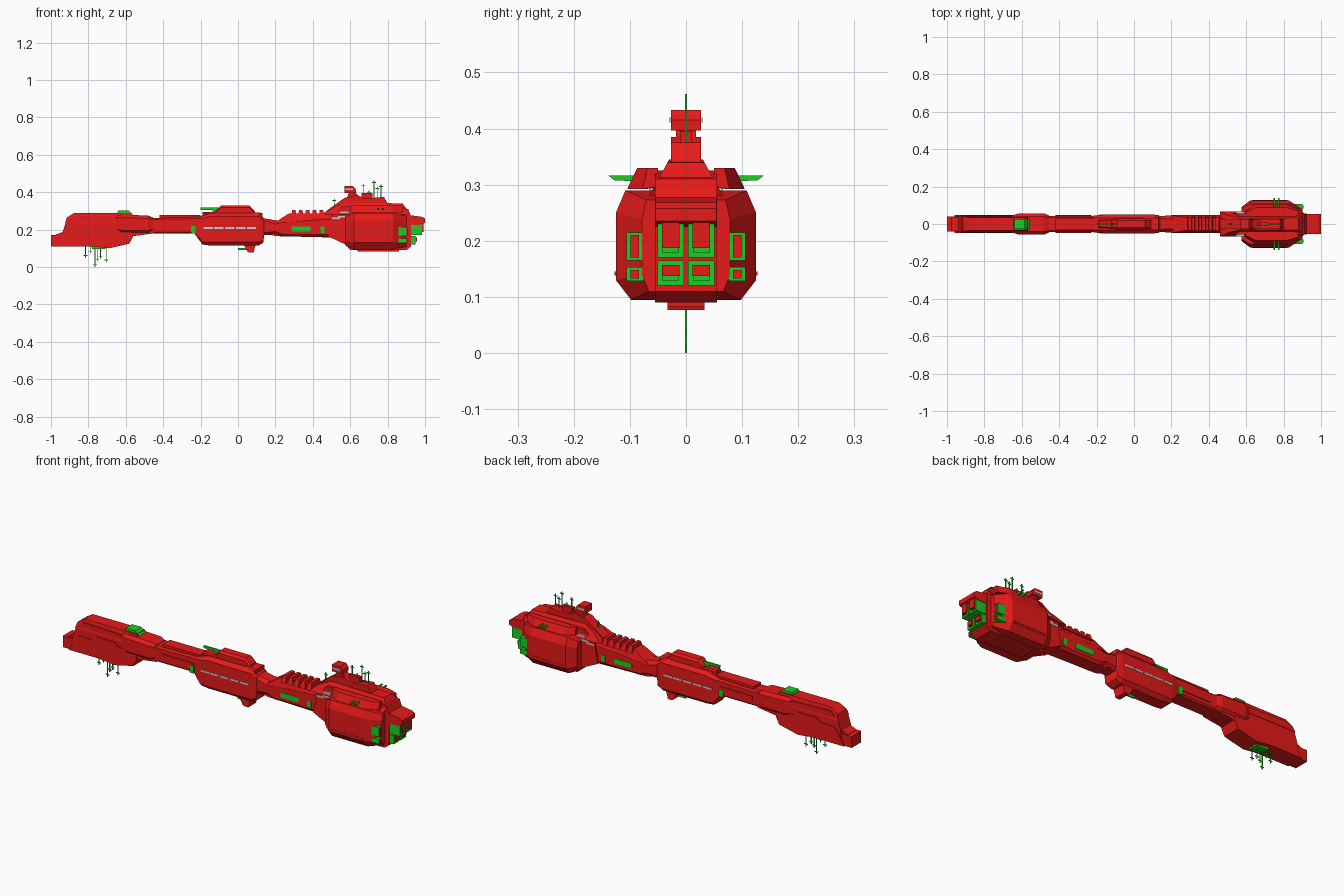
import bpy, bmesh


def material(name, color):
    m = bpy.data.materials.new(name)
    m.diffuse_color = color
    return m


RED = material("red_hull", (0.80, 0.01, 0.01, 1))
GREEN = material("green_trim", (0.01, 0.62, 0.02, 1))


def finish(name, bm, mat):
    bmesh.ops.remove_doubles(bm, verts=bm.verts, dist=1e-5)
    bmesh.ops.recalc_face_normals(bm, faces=bm.faces)
    me = bpy.data.meshes.new(name)
    bm.to_mesh(me)
    bm.free()
    ob = bpy.data.objects.new(name, me)
    bpy.context.collection.objects.link(ob)
    if mat:
        me.materials.append(mat)
    return ob


def skin(name, rings, mat=RED):
    """Skin a list of equal-length closed rings and cap both ends."""
    bm = bmesh.new()
    vs = [[bm.verts.new(p) for p in r] for r in rings]
    n = len(vs[0])
    for a, b in zip(vs, vs[1:]):
        for i in range(n):
            j = (i + 1) % n
            bm.faces.new((a[i], a[j], b[j], b[i]))
    bm.faces.new(vs[0])
    bm.faces.new(vs[-1])
    return finish(name, bm, mat)


def hull(name, stations, mat=RED):
    """Octagonal hull; stations are x, z low, z high, half width, chamfer."""
    rings = []
    for x, z0, z1, w, c in stations:
        half = [(w - c, z0), (w, z0 + c), (w, z1 - c), (w - c, z1)]
        ring = half + [(-y, z) for y, z in reversed(half)]
        rings.append([(x, y, z) for y, z in ring])
    return skin(name, rings, mat)


def prism(name, pts, w, mat=RED, top_w=None):
    """Side profile in xz spanning the beam; top_w narrows its upper edge."""
    top_w = w if top_w is None else top_w
    zs = [p[1] for p in pts]
    lo, hi = min(zs), max(zs)
    wid = lambda z: w + (top_w - w) * (z - lo) / (hi - lo)
    return skin(name, [[(x, s * wid(z), z) for x, z in pts] for s in (-1, 1)], mat)


def box(name, x0, x1, y0, y1, z0, z1, mat=RED):
    return skin(name, [[(x, y0, z0), (x, y1, z0), (x, y1, z1), (x, y0, z1)]
                       for x in (x0, x1)], mat)


# Bow: main block, stepped nose and cheek armour
prism("bow_core", [(-0.94, 0.12), (-0.94, 0.18), (-0.92, 0.24), (-0.875, 0.275),
                   (-0.45, 0.26), (-0.45, 0.18), (-0.56, 0.165), (-0.58, 0.13)], 0.044)
prism("bow_top_armor", [(-0.925, 0.235), (-0.915, 0.265), (-0.875, 0.29),
                        (-0.57, 0.29), (-0.56, 0.235)], 0.046, top_w=0.034)
box("bow_nose", -1.0, -0.93, -0.04, 0.04, 0.11, 0.17)
prism("bow_nose_cap", [(-0.98, 0.165), (-0.97, 0.175), (-0.93, 0.19), (-0.92, 0.165)], 0.036)
prism("bow_cheek_armor", [(-0.96, 0.11), (-0.93, 0.165), (-0.90, 0.2), (-0.82, 0.2),
                          (-0.80, 0.22), (-0.69, 0.22), (-0.67, 0.2), (-0.57, 0.2),
                          (-0.56, 0.165), (-0.58, 0.125), (-0.69, 0.10), (-0.78, 0.11)], 0.048)
hull("bow_collar", [(-0.65, 0.19, 0.275, 0.046, 0.012), (-0.62, 0.18, 0.28, 0.056, 0.016),
                    (-0.48, 0.18, 0.275, 0.056, 0.016), (-0.455, 0.19, 0.265, 0.046, 0.012)])
prism("bow_sensor_top", [(-0.65, 0.28), (-0.64, 0.302), (-0.585, 0.302), (-0.56, 0.28)], 0.027, GREEN)
prism("bow_sensor_bottom", [(-0.79, 0.13), (-0.78, 0.097), (-0.71, 0.095), (-0.695, 0.13)], 0.026, GREEN)

# Forward neck with recessed spine and side rails
hull("forward_neck", [(-0.47, 0.18, 0.262, 0.043, 0.008), (-0.15, 0.18, 0.268, 0.043, 0.008)])
box("neck_top_rail", -0.42, -0.2, -0.03, 0.03, 0.26, 0.277)
box("neck_belt", -0.42, -0.23, -0.047, 0.047, 0.205, 0.232)

# Midships hull, dorsal block and keel
hull("mid_hull", [(-0.23, 0.175, 0.265, 0.042, 0.008), (-0.19, 0.12, 0.275, 0.048, 0.015),
                  (-0.15, 0.115, 0.288, 0.05, 0.018), (0.11, 0.115, 0.288, 0.05, 0.018),
                  (0.135, 0.13, 0.265, 0.046, 0.012), (0.14, 0.17, 0.26, 0.042, 0.008)])
hull("dorsal_block", [(-0.12, 0.27, 0.30, 0.018, 0.005), (-0.09, 0.27, 0.328, 0.03, 0.011),
                      (0.06, 0.27, 0.328, 0.03, 0.011), (0.09, 0.27, 0.30, 0.028, 0.008)])
hull("dorsal_step", [(-0.19, 0.26, 0.295, 0.02, 0.006), (0.13, 0.26, 0.29, 0.038, 0.006)])
prism("keel_fin", [(0.03, 0.12), (0.05, 0.083), (0.06, 0.077), (0.083, 0.077), (0.095, 0.12)], 0.033)
box("keel_sensor", 0.0, 0.055, -0.004, 0.004, 0.09, 0.102, GREEN)
box("dorsal_sensor", -0.2, -0.1, -0.004, 0.004, 0.306, 0.318, GREEN)
box("dorsal_sensor_post", -0.135, -0.115, -0.004, 0.004, 0.28, 0.31, GREEN)

# Aft neck, deck and ribs
hull("aft_neck", [(0.13, 0.17, 0.262, 0.042, 0.012), (0.2, 0.17, 0.25, 0.046, 0.02),
                  (0.24, 0.163, 0.25, 0.047, 0.012), (0.5, 0.163, 0.27, 0.047, 0.012),
                  (0.6, 0.14, 0.3, 0.05, 0.01)])
prism("aft_deck", [(0.2, 0.24), (0.27, 0.285), (0.5, 0.288), (0.5, 0.24)], 0.047, top_w=0.034)
for i in range(5):
    x = 0.285 + i * 0.037
    prism(f"deck_rib_{i}", [(x, 0.27), (x + 0.004, 0.305), (x + 0.022, 0.305), (x + 0.029, 0.27)],
          0.047, top_w=0.034)
prism("aft_keel", [(0.15, 0.18), (0.2, 0.165), (0.5, 0.158), (0.6, 0.12), (0.6, 0.18)], 0.035)

# Stern centre hull, superstructure and bridge tower
prism("stern_core", [(0.48, 0.165), (0.5, 0.28), (0.56, 0.325), (0.86, 0.325), (0.91, 0.31),
                     (0.925, 0.27), (0.925, 0.11), (0.9, 0.09), (0.6, 0.09), (0.575, 0.12)], 0.055)
prism("stern_roof", [(0.46, 0.28), (0.51, 0.32), (0.57, 0.345), (0.88, 0.34), (0.91, 0.3),
                     (0.9, 0.28)], 0.066, top_w=0.03)
prism("superstructure", [(0.46, 0.29), (0.5, 0.32), (0.57, 0.37), (0.64, 0.385), (0.68, 0.365),
                         (0.78, 0.375), (0.80, 0.34), (0.88, 0.33), (0.88, 0.3)], 0.027)
prism("bridge_neck", [(0.58, 0.36), (0.595, 0.41), (0.615, 0.41), (0.665, 0.36)], 0.018)
prism("bridge_head", [(0.57, 0.397), (0.57, 0.433), (0.615, 0.433), (0.63, 0.415),
                      (0.63, 0.397)], 0.027)
box("bridge_aft_box", 0.66, 0.72, -0.011, 0.011, 0.36, 0.396)
box("stern_keel", 0.64, 0.86, -0.033, 0.033, 0.083, 0.095)
prism("exhaust_hood", [(0.9, 0.28), (0.985, 0.268), (1.0, 0.258), (1.0, 0.235), (0.97, 0.225),
                       (0.9, 0.225)], 0.054)

# Main engines: four square nozzles, each a green frame with a red plug
for s, side in ((1, "right"), (-1, "left")):
    for z0, z1, x1, tag in ((0.17, 0.246, 0.985, "upper"), (0.12, 0.165, 0.95, "lower")):
        a, b, t = 0.004, 0.051, 0.009
        bars = [(a, b, z0, z0 + t), (a, b, z1 - t, z1),
                (a, a + t, z0 + t, z1 - t), (b - t, b, z0 + t, z1 - t)]
        for k, (y0, y1, c, d) in enumerate(bars):
            box(f"main_engine_{tag}_{side}_frame_{k}", 0.92, x1, s * y0, s * y1, c, d, GREEN)
        box(f"main_engine_{tag}_{side}_back", 0.92, 0.935, s * a, s * b, z0, z1, GREEN)
        box(f"main_engine_{tag}_{side}_plug", 0.92, x1 + 0.007, s * 0.012, s * 0.043,
            z0 + 0.017, z1 - 0.008)

# Side pods with engines, sponsons and lateral antennas
pod = [(0.04, 0.095), (0.098, 0.095), (0.125, 0.13), (0.125, 0.25), (0.108, 0.29), (0.04, 0.29)]
pod_steps = [(0.575, 0.6, 0.8), (0.62, 1, 1), (0.83, 1, 1), (0.9, 0.45, 0.84)]
for s, side in ((1, "right"), (-1, "left")):
    skin(f"side_pod_{side}", [[(x, s * (0.04 + (y - 0.04) * ky), 0.185 + (z - 0.185) * kz)
                               for y, z in pod] for x, ky, kz in pod_steps])
    box(f"pod_lower_belt_{side}", 0.63, 0.82, s * 0.11, s * 0.127, 0.138, 0.145)
    for z0, z1, tag in ((0.165, 0.215, "upper"), (0.128, 0.153, "lower")):
        box(f"pod_engine_{tag}_{side}", 0.84, 0.9, s * 0.076, s * 0.106, z0, z1, GREEN)
        box(f"pod_engine_{tag}_{side}_plug", 0.89, 0.905, s * 0.084, s * 0.099,
            z0 + 0.005, z1 - 0.005)
    spon = [(0.05, 0.296), (0.105, 0.292), (0.087, 0.33), (0.05, 0.33)]
    skin(f"sponson_{side}", [[(x, s * (0.05 + (y - 0.05) * k), z) for y, z in spon]
                             for x, k in ((0.6, 0.4), (0.65, 1), (0.82, 1), (0.88, 0.5))])
    for i, x in enumerate((0.75, 0.775)):
        skin(f"lateral_antenna_{side}_{i}",
             [[(x + d, s * 0.09, 0.306), (x + d, s * 0.128, 0.308), (x + d, s * 0.138, 0.316),
               (x + d, s * 0.085, 0.316)] for d in (-0.004, 0.004)], GREEN)
    # Green side hatches
    for i, (x0, x1, z0, z1) in enumerate(((-0.25, -0.226, 0.18, 0.218), (0.285, 0.388, 0.19, 0.217),
                                          (0.44, 0.463, 0.182, 0.217))):
        box(f"side_hatch_{side}_{i}", x0, x1, s * 0.04, s * 0.049, z0, z1, GREEN)
    # Grey window strips
    for i in range(5):
        x = -0.185 + i * 0.058
        box(f"mid_window_{side}_{i}", x, x + 0.05, s * 0.045, s * 0.052, 0.204, 0.213, None)
    for i, (x, z, y) in enumerate(((0.5, 0.256, 0.057), (0.535, 0.265, 0.057), (0.545, 0.29, 0.066))):
        box(f"stern_window_{side}_{i}", x, x + 0.045, s * 0.045, s * y, z, z + 0.009, None)
    box(f"bridge_window_{side}", 0.575, 0.615, s * 0.02, s * 0.029, 0.411, 0.42, None)

# Antenna masts above the stern and under the bow: x, z low, z high
masts = [(0.67, 0.38, 0.445), (0.7, 0.36, 0.41), (0.727, 0.36, 0.462), (0.745, 0.36, 0.43),
         (0.765, 0.36, 0.44), (0.515, 0.31, 0.365), (-0.815, 0.05, 0.12), (-0.79, 0.07, 0.12),
         (-0.765, 0.0, 0.11), (-0.752, 0.03, 0.11), (-0.735, 0.045, 0.11), (-0.705, 0.025, 0.11)]
for i, (x, z0, z1) in enumerate(masts):
    box(f"antenna_mast_{i}", x - 0.002, x + 0.002, -0.002, 0.002, z0, z1, GREEN)
    tip = z1 - 0.01 if x > 0 else z0 + 0.012
    box(f"antenna_arm_{i}", x - 0.01, x + 0.01, -0.002, 0.002, tip - 0.002, tip + 0.002, GREEN)
